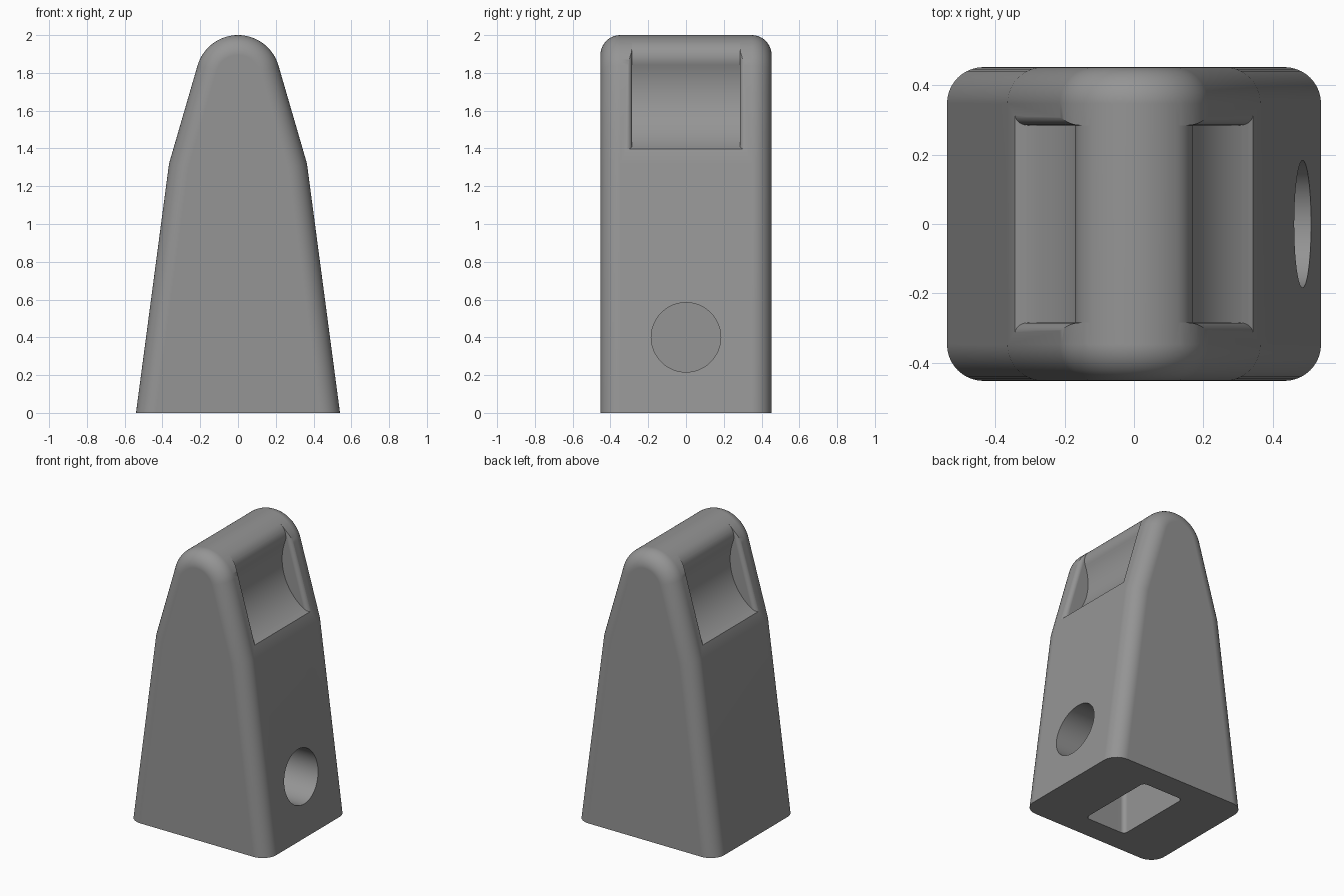
import bpy, bmesh, math
from mathutils import Vector

if "Cube" in bpy.data.objects:
    bpy.data.objects.remove(bpy.data.objects["Cube"])

HALF_Y, FILLET = 0.453, 0.105
BASE, KINK, TOP_R = Vector((0.54, 0)), Vector((0.365, 1.32)), 0.223
TOP_C = Vector((0, 2 - TOP_R))
A1 = math.atan2(BASE.x - KINK.x, KINK.y)      # lean of the lower flank
A2 = math.radians(16.1)                       # lean of the upper flank

grey = bpy.data.materials.new("grey")
grey.diffuse_color = (0.30, 0.30, 0.30, 1)
grey.use_nodes = True
grey.node_tree.nodes["Principled BSDF"].inputs["Base Color"].default_value = grey.diffuse_color


def loft(name, rings):
    """Closed solid through equal-length rings of 3D points."""
    bm = bmesh.new()
    vs = [[bm.verts.new(p) for p in r] for r in rings]
    n = len(vs[0])
    for a, b in zip(vs, vs[1:]):
        for i in range(n):
            j = (i + 1) % n
            bm.faces.new((a[i], a[j], b[j], b[i]))
    bm.faces.new(vs[0])
    bm.faces.new(vs[-1])
    bmesh.ops.recalc_face_normals(bm, faces=bm.faces)
    me = bpy.data.meshes.new(name)
    bm.to_mesh(me)
    bm.free()
    ob = bpy.data.objects.new(name, me)
    bpy.context.collection.objects.link(ob)
    me.materials.append(grey)
    return ob


def boolean(ob, tool, op):
    """Apply a boolean and hide the tool."""
    m = ob.modifiers.new("cut", 'BOOLEAN')
    m.object, m.operation, m.solver = tool, op, 'EXACT'
    dg = bpy.context.evaluated_depsgraph_get()
    me = bpy.data.meshes.new_from_object(ob.evaluated_get(dg))
    ob.modifiers.clear()
    ob.data = me
    bpy.data.objects.remove(tool)


def arc(c, r, a0, a1, n):
    return [Vector((c[0] + r * math.cos(a0 + (a1 - a0) * i / n),
                    c[1] + r * math.sin(a0 + (a1 - a0) * i / n))) for i in range(n + 1)]


def profile(d):
    """Front outline moved inwards by d, with the foot kept on the ground."""
    mid = (A1 + A2) / 2
    k = d / math.cos((A2 - A1) / 2)
    half = [Vector((BASE.x - d / math.cos(A1), 0)),
            KINK - k * Vector((math.cos(mid), math.sin(mid)))]
    top = arc(TOP_C, TOP_R - d, A2, math.pi - A2, 32)
    return half + top + [Vector((-p.x, p.y)) for p in reversed(half)]


# Body: tapered outline with rounded front and back edges
steps = [i / 10 * math.pi / 2 for i in range(11)]
ends = [(HALF_Y - FILLET * (1 - math.cos(t)), FILLET * (1 - math.sin(t))) for t in steps]
# ends run from the outer face (full inset) to the flank (no inset)
ends = [(HALF_Y - FILLET + FILLET * math.cos(t), FILLET * (1 - math.sin(t))) for t in steps]
stations = [(-y, d) for y, d in ends] + list(reversed(ends))
body = loft("tapered_body", [[(p.x, y, p.y) for p in profile(d)] for y, d in stations])

# Scoops: concave hollow on each upper flank, blended into the rounded top
R, RF, F, C = 0.358, 0.10, Vector((0.07, 1.878)), Vector((0.499, 1.718))
phi = math.atan2(F.y - TOP_C.y, F.x)
to_c = math.atan2(C.y - F.y, C.x - F.x)
low = math.atan2(1.395 - C.y, 0.345 - C.x) + 2 * math.pi
blend = arc(F, RF, phi, to_c, 12)
hollow = arc(C, R, to_c + math.pi, low + 0.12, 28)[1:]
outline = blend + hollow + [Vector((0.7, 1.36)), Vector((0.7, 2.1)), Vector((0.17, 2.1))]
along = Vector((-math.sin(A2), math.cos(A2)))
out = Vector((math.cos(A2), math.sin(A2)))
LIP = 0.03
lip = [(0.285, -0.4)] + [(0.285 + LIP * (1 - math.cos(t)), -LIP + LIP * math.sin(t)) for t in steps] \
    + [(0.32, 0.5)]
section = lip + [(-y, n) for y, n in reversed(lip)]
for s in (1, -1):
    cutter = loft("scoop_cutter", [[(s * p.x, y, p.y) for p in outline] for y in (-0.34, 0.34)])
    rings = []
    for t in (-0.6, 1.2):
        q = KINK + along * t
        rings.append([(s * (q.x + out.x * n), y, q.y + out.y * n) for y, n in section])
    boolean(cutter, loft("lip_cutter", rings), 'INTERSECT')
    boolean(body, cutter, 'DIFFERENCE')

# Socket: rounded rectangular pocket in the underside
corners = [(1, 1, 0), (-1, 1, 90), (-1, -1, 180), (1, -1, 270)]
rect = []
for sx, sy, a in corners:
    rect += arc((sx * 0.13, sy * 0.255), 0.03, math.radians(a), math.radians(a + 90), 6)
boolean(body, loft("socket_cutter", [[(p.x, p.y, z) for p in rect] for z in (-0.1, 0.9)]), 'DIFFERENCE')

# Pin hole: through the right flank into the socket
circle = arc((0, 0.4), 0.184, 0, 2 * math.pi, 48)[:-1]
boolean(body, loft("pin_hole_cutter", [[(x, p.x, p.y) for p in circle] for x in (0.05, 0.8)]), 'DIFFERENCE')

# Smooth shading with crisp cut edges
bpy.context.view_layer.objects.active = body
body.select_set(True)
bpy.ops.object.shade_smooth_by_angle(angle=math.radians(25))
wn = body.modifiers.new("even_normals", 'WEIGHTED_NORMAL')
wn.keep_sharp = True
